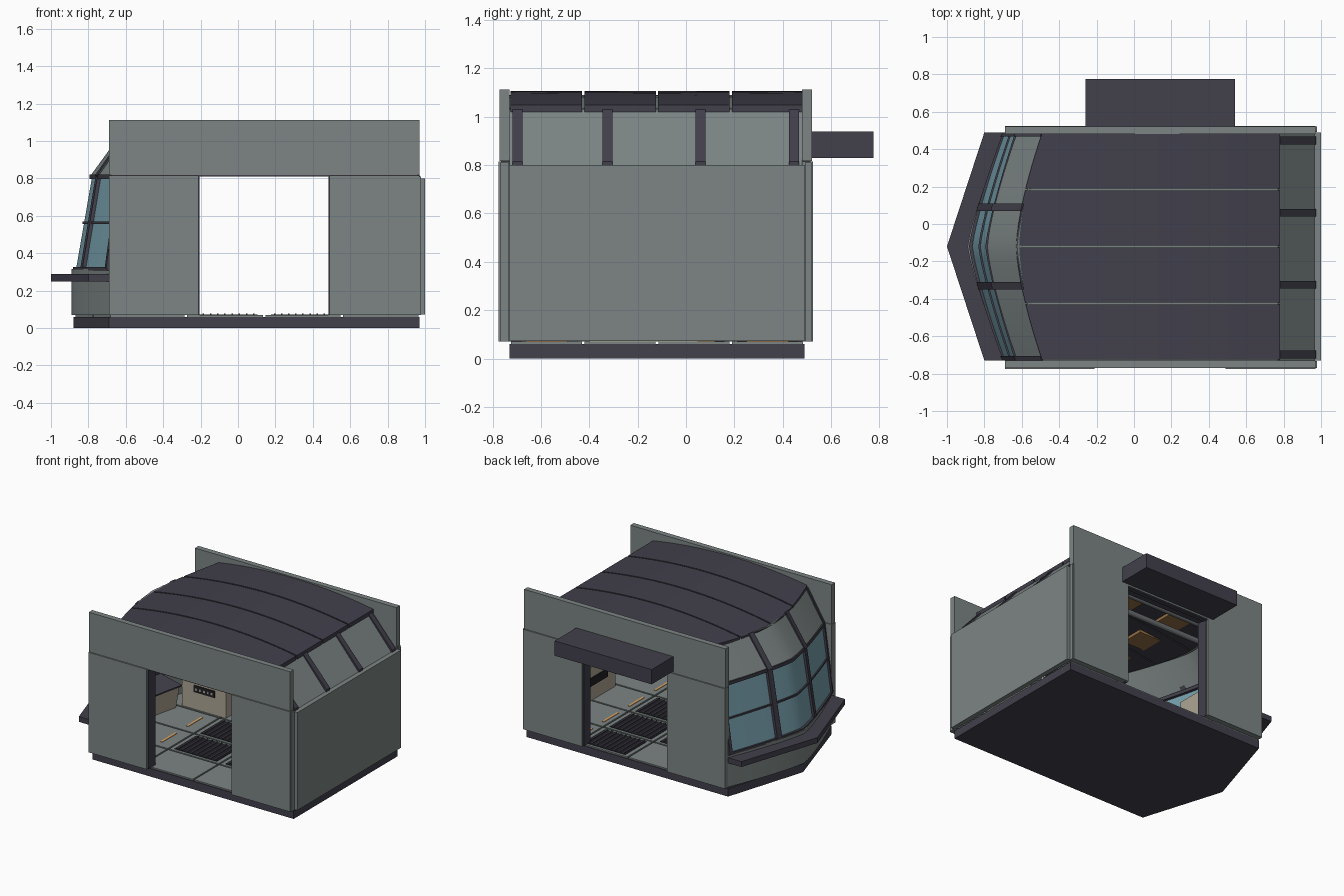
import bpy, bmesh, math

if "Cube" in bpy.data.objects:
    bpy.data.objects.remove(bpy.data.objects["Cube"], do_unlink=True)


def material(name, r, g, b):
    m = bpy.data.materials.new(name)
    m.use_nodes = True
    m.diffuse_color = (r, g, b, 1)
    m.node_tree.nodes["Principled BSDF"].inputs["Base Color"].default_value = (r, g, b, 1)
    return m


PANEL = material("grey panel", 0.2, 0.235, 0.23)
DARK = material("dark trim", 0.054, 0.05, 0.07)
GLASS = material("blue glass", 0.19, 0.36, 0.43)
LIGHT = material("orange light", 0.75, 0.38, 0.12)
BEIGE = material("beige console", 0.42, 0.38, 0.3)
GRATE = material("black grate", 0.015, 0.015, 0.02)
BROWN = material("brown lamp", 0.3, 0.16, 0.06)
STEEL = material("steel pipe", 0.15, 0.16, 0.17)

MID, HALF = -0.12, 0.61            # centre line and half width of the room
Y0, Y1 = MID - HALF, MID + HALF


def finish(name, bm, mat, smooth=False):
    bmesh.ops.recalc_face_normals(bm, faces=bm.faces)
    me = bpy.data.meshes.new(name)
    bm.to_mesh(me)
    bm.free()
    ob = bpy.data.objects.new(name, me)
    bpy.context.collection.objects.link(ob)
    me.materials.append(mat)
    if smooth:
        bpy.ops.object.select_all(action='DESELECT')
        ob.select_set(True)
        bpy.context.view_layer.objects.active = ob
        bpy.ops.object.shade_smooth_by_angle(angle=math.radians(25))
    return ob


def box(name, x0, x1, y0, y1, z0, z1, mat):
    bm = bmesh.new()
    bmesh.ops.create_cube(bm, size=1)
    for v in bm.verts:
        v.co.x = x0 + (v.co.x + 0.5) * (x1 - x0)
        v.co.y = y0 + (v.co.y + 0.5) * (y1 - y0)
        v.co.z = z0 + (v.co.z + 0.5) * (z1 - z0)
    return finish(name, bm, mat)


def sweep(name, section, mat, y0=Y0, y1=Y1, power=1.25, smooth=True):
    """Sweep a section across the room; each point is (x at centre, x at ends, z or z(x))."""
    n = max(1, round((y1 - y0) / 0.06))
    ys = [y0 + (y1 - y0) * i / n for i in range(n + 1)]
    if y0 < MID < y1 and MID not in ys:
        ys = sorted([y for y in ys if abs(y - MID) > 0.005] + [MID])
    bm = bmesh.new()
    rings = []
    for y in ys:
        t = (abs(y - MID) / HALF) ** power
        ring = []
        for a, b, z in section:
            x = a + (b - a) * t
            ring.append(bm.verts.new((x, y, z(x) if callable(z) else z)))
        rings.append(ring)
    k = len(section)
    for r, s in zip(rings, rings[1:]):
        for i in range(k):
            j = (i + 1) % k
            bm.faces.new((r[i], r[j], s[j], s[i]))
    bm.faces.new(rings[0])
    bm.faces.new(rings[-1])
    return finish(name, bm, mat, smooth)


def slab(a, b, z0, z1, depth, end=None):
    """Section from an outer (centre, end) pair running inward."""
    c, d = end or (a + depth, b + depth)
    return [(a, b, z0), (c, d, z0), (c, d, z1), (a, b, z1)]


# Base and floor tiles
sweep("base", slab(-0.88, -0.69, 0, 0.06, 0, (0.97, 0.97)), DARK, power=1, smooth=False)
cols = [-0.69, -0.28, 0.14, 0.555, 0.97]
rows = [Y0 + HALF / 2 * i for i in range(5)]
G = 0.006
for r in range(4):
    a, b = rows[r] + G, rows[r + 1] - G
    sweep("nose_floor_tile", slab(-0.87, -0.68, 0.055, 0.07, 0, (cols[1] - G, cols[1] - G)),
          PANEL, a, b, 1, False)
    for c in range(1, 4):
        x0, x1 = cols[c] + G, cols[c + 1] - G
        box("floor_tile", x0, x1, a, b, 0.055, 0.07, PANEL)
        if (c == 1 and r in (1, 2)) or (c == 2 and r > 0):
            box("floor_grate", x0 + 0.03, x1 - 0.03, a + 0.02, b - 0.02, 0.069, 0.073, GRATE)
            for i in range(9):
                x = x0 + 0.05 + i * (x1 - x0 - 0.1) / 8
                box("grate_bar", x - 0.004, x + 0.004, a + 0.02, b - 0.02, 0.073, 0.077, DARK)
    for x in (-0.38, 0.6):
        box("floor_light", x - 0.008, x + 0.008, a + 0.06, b - 0.06, 0.069, 0.074, LIGHT)

# Front and back walls with a doorway each
for side, yin, s in (("front", -0.73, -1), ("back", 0.48, 1)):
    def across(name, x0, x1, d0, d1, z0, z1, mat):
        p, q = sorted((yin + s * d0, yin + s * d1))
        box(side + name, x0, x1, p, q, z0, z1, mat)
    for x0, x1 in ((-0.69, -0.21), (0.49, 0.97)):
        across("_wall_panel", x0, x1, 0, 0.045, 0.07, 0.815, PANEL)
    across("_wall_top", -0.69, 0.97, 0, 0.041, 0.818, 1.112, PANEL)
    across("_wall_joint", -0.68, 0.96, 0.005, 0.035, 0.81, 0.825, DARK)
    for x0, x1 in ((-0.23, -0.205), (0.485, 0.51)):
        across("_door_jamb", x0, x1, -0.05, 0.03, 0.07, 0.82, DARK)
    across("_door_header", -0.23, 0.51, -0.05, 0, 0.82, 0.845, DARK)

# Solid end wall, sloped upper panels and ribs
box("end_wall", 0.965, 1.0, Y0, Y1, 0.072, 0.8, PANEL)
for y0, y1 in ((-0.77, Y0 - 0.003), (Y1 + 0.003, 0.52)):
    box("end_wall_corner", 0.96, 0.978, y0, y1, 0.07, 0.81, PANEL)
sweep("end_slope", [(x, x, z) for x, z in ((0.77, 1.03), (0.965, 0.8), (0.94, 0.8), (0.75, 1.03))], PANEL)
for y in (-0.697, -0.325, 0.06, 0.447):
    sweep("end_rib", [(x, x, z) for x, z in ((0.78, 1.03), (0.972, 0.815), (0.972, 0.797),
                                           (0.93, 0.797), (0.75, 1.01))], DARK, y - 0.021, y + 0.021)


# Arched roof in four strips over a grey underlayer
def arch(drop):
    return lambda x: 1.106 - drop - 0.13 * (x - 0.12) ** 2


def roof_section(top, bottom, inset):
    n, e, x1 = -0.63 + inset, -0.49 + inset, 0.78 - inset
    pts = [(n + (x1 - n) * i / 14, e + (x1 - e) * i / 14) for i in range(15)]
    return [(a, b, arch(top)) for a, b in pts] + [(a, b, arch(bottom)) for a, b in reversed(pts)]


sweep("roof_underlayer", roof_section(0.016, 0.034, 0.01), PANEL, power=1.5)
for r in range(4):
    a, b = rows[r] + 0.005, rows[r + 1] - 0.005
    sweep("roof_strip", roof_section(0, 0.03, 0), DARK, a, b, 1.5)
    sweep("ceiling_strip", roof_section(0.034, 0.042, 0.03), DARK, a, b, 1.5)
    for x in (-0.3, 0.1, 0.5):
        z = arch(0.04)(x + 0.1)
        box("ceiling_lamp", x - 0.09, x + 0.09, a + 0.06, b - 0.06, z - 0.025, z, BROWN)

# Overhead pipes
for y in (0.1, 0.28):
    bm = bmesh.new()
    bmesh.ops.create_cone(bm, cap_ends=True, segments=16, radius1=0.02, radius2=0.02, depth=1.2)
    for v in bm.verts:
        v.co = (v.co.z + 0.12, v.co.y + y, v.co.x + 0.93)
    finish("ceiling_pipe", bm, STEEL, True)

# Angled nose: lower wall, ledge, glass, frames and upper slope
sweep("nose_lower_wall", slab(-0.89, -0.69, 0.07, 0.315, 0.03), PANEL)
sweep("nose_ledge", slab(-1.0, -0.8, 0.25, 0.29, 0, (-0.87, -0.67)), DARK, power=1, smooth=False)
sweep("nose_glass", [(-0.865, -0.69, 0.32), (-0.85, -0.675, 0.32),
                     (-0.765, -0.605, 0.81), (-0.78, -0.62, 0.81)], GLASS)
sweep("window_sill", slab(-0.882, -0.7, 0.308, 0.326, 0.05), DARK)
sweep("window_mid_bar", slab(-0.832, -0.664, 0.557, 0.57, 0.03), DARK)
sweep("window_head", slab(-0.795, -0.635, 0.797, 0.822, 0.05), DARK)
sweep("nose_slope", [(-0.785, -0.625, 0.82), (-0.625, -0.485, 1.04),
                     (-0.6, -0.46, 1.03), (-0.76, -0.6, 0.82)], PANEL, power=1.35)
for y, w in ((0.09, 0.02), (-0.33, 0.02), (Y0 + 0.012, 0.011), (Y1 - 0.012, 0.011)):
    sweep("window_post", [(-0.885, -0.705, 0.32), (-0.8, -0.637, 0.81), (-0.765, -0.605, 0.81),
                          (-0.85, -0.675, 0.32)], DARK, y - w, y + w)
    sweep("nose_rib", [(-0.8, -0.637, 0.815), (-0.635, -0.495, 1.045), (-0.61, -0.47, 1.03),
                       (-0.765, -0.605, 0.81)], DARK, y - w, y + w, 1.35)

# Awning over the back doorway
box("awning", -0.26, 0.54, 0.52, 0.775, 0.83, 0.94, DARK)

# Interior consoles
sweep("nose_console", [(-0.78, -0.62, 0.07), (-0.67, -0.52, 0.07),
                       (-0.64, -0.49, 0.24), (-0.8, -0.64, 0.28)], BEIGE, -0.45, 0.15)
sweep("nose_console_top", [(-0.81, -0.65, 0.285), (-0.63, -0.48, 0.245),
                           (-0.63, -0.48, 0.235), (-0.81, -0.65, 0.275)], DARK, -0.46, 0.16)
box("storage_cabinet", -0.6, -0.24, 0.2, 0.4, 0.07, 0.32, BEIGE)
box("cabinet_panel", -0.5, -0.33, 0.193, 0.2, 0.2, 0.25, GRATE)
box("wall_console", 0.86, 0.96, -0.4, 0.05, 0.07, 0.32, BEIGE)
box("wall_console_panel", 0.853, 0.86, -0.3, -0.05, 0.18, 0.24, GRATE)
for i in range(5):
    box("cabinet_button", -0.485 + i * 0.032, -0.47 + i * 0.032, 0.189, 0.193, 0.217, 0.233, BEIGE)
